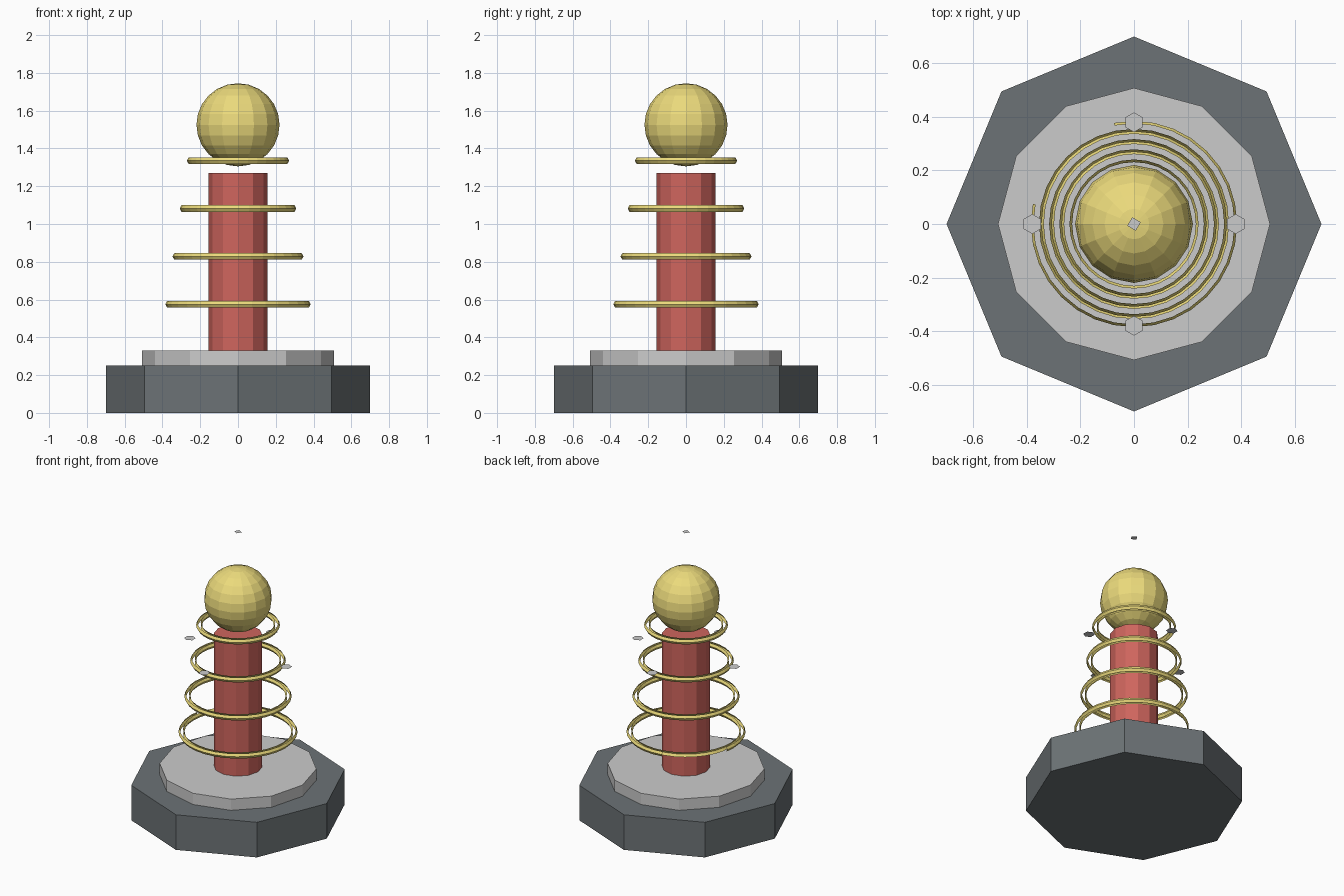
import bpy, bmesh
from math import sin, cos, pi, radians

if "Cube" in bpy.data.objects:
    bpy.data.objects.remove(bpy.data.objects["Cube"])


def material(name, rgb):
    m = bpy.data.materials.new(name)
    m.diffuse_color = (*rgb, 1)
    m.use_nodes = True
    m.node_tree.nodes["Principled BSDF"].inputs["Base Color"].default_value = m.diffuse_color
    return m


YELLOW = material("brass", (0.83, 0.70, 0.20))
RED = material("red_core", (0.62, 0.13, 0.11))
DARK = material("dark_base", (0.15, 0.17, 0.18))


def finish(name, bm, mat=None):
    me = bpy.data.meshes.new(name)
    bm.to_mesh(me)
    bm.free()
    ob = bpy.data.objects.new(name, me)
    bpy.context.collection.objects.link(ob)
    if mat:
        me.materials.append(mat)
    return ob


def prism(name, sides, r, z0, z1, mat=None):
    bm = bmesh.new()
    bmesh.ops.create_cone(bm, cap_ends=True, segments=sides, radius1=r,
                          radius2=r, depth=z1 - z0)
    bmesh.ops.translate(bm, verts=bm.verts, vec=(0, 0, (z0 + z1) / 2))
    return finish(name, bm, mat)


def plate(name, sides, r, loc, turn=0.0):
    bm = bmesh.new()
    bm.faces.new([bm.verts.new((loc[0] + r * cos(turn + 2 * pi * i / sides),
                                loc[1] + r * sin(turn + 2 * pi * i / sides),
                                loc[2])) for i in range(sides)])
    return finish(name, bm)


def coil_ring(name, major, z, gap=None, tube=0.02, n=32):
    # hexagonal tube section, open along its top and bottom
    bm = bmesh.new()
    grid = []
    for i in range(n):
        a = 2 * pi * i / n
        row = []
        for j in range(6):
            b = j * pi / 3
            r = major + tube * cos(b)
            row.append(bm.verts.new((r * cos(a), r * sin(a), z + tube * sin(b))))
        grid.append(row)
    for i in range(n):
        mid = 360 * (i + 0.5) / n
        for j in (0, 2, 3, 5):
            if gap and j in (0, 5) and gap[0] < mid < gap[1]:
                continue
            p, q, k = grid[i], grid[(i + 1) % n], (j + 1) % 6
            bm.faces.new((p[j], q[j], q[k], p[k]))
    loose = [v for v in bm.verts if not v.link_faces]
    bmesh.ops.delete(bm, geom=loose, context='VERTS')
    return finish(name, bm, YELLOW)


# Stepped base and core
prism("base", 8, 0.7, 0, 0.25, DARK)
prism("base_step", 12, 0.508, 0.25, 0.33)
prism("core_column", 12, 0.157, 0.33, 1.27, RED)

# Four rings, shrinking upwards; the lowest is broken at the back left
for i in range(4):
    coil_ring(f"coil_ring_{i + 1}", 0.365 - 0.038 * i, 0.575 + 0.2535 * i,
              (103, 165) if i == 0 else None)

# Ball on top
bm = bmesh.new()
bmesh.ops.create_uvsphere(bm, u_segments=16, v_segments=12, radius=0.22)
bmesh.ops.translate(bm, verts=bm.verts, vec=(0, 0, 1.525))
finish("top_ball", bm, YELLOW)

# Thin floating plates around the coil and above the ball
for i in range(4):
    a = i * pi / 2
    plate(f"side_plate_{i + 1}", 6, 0.037,
          (0.38 * cos(a), 0.38 * sin(a), 1.14), radians(90))
plate("tip_plate", 4, 0.026, (0, 0, 2.0), radians(15))
